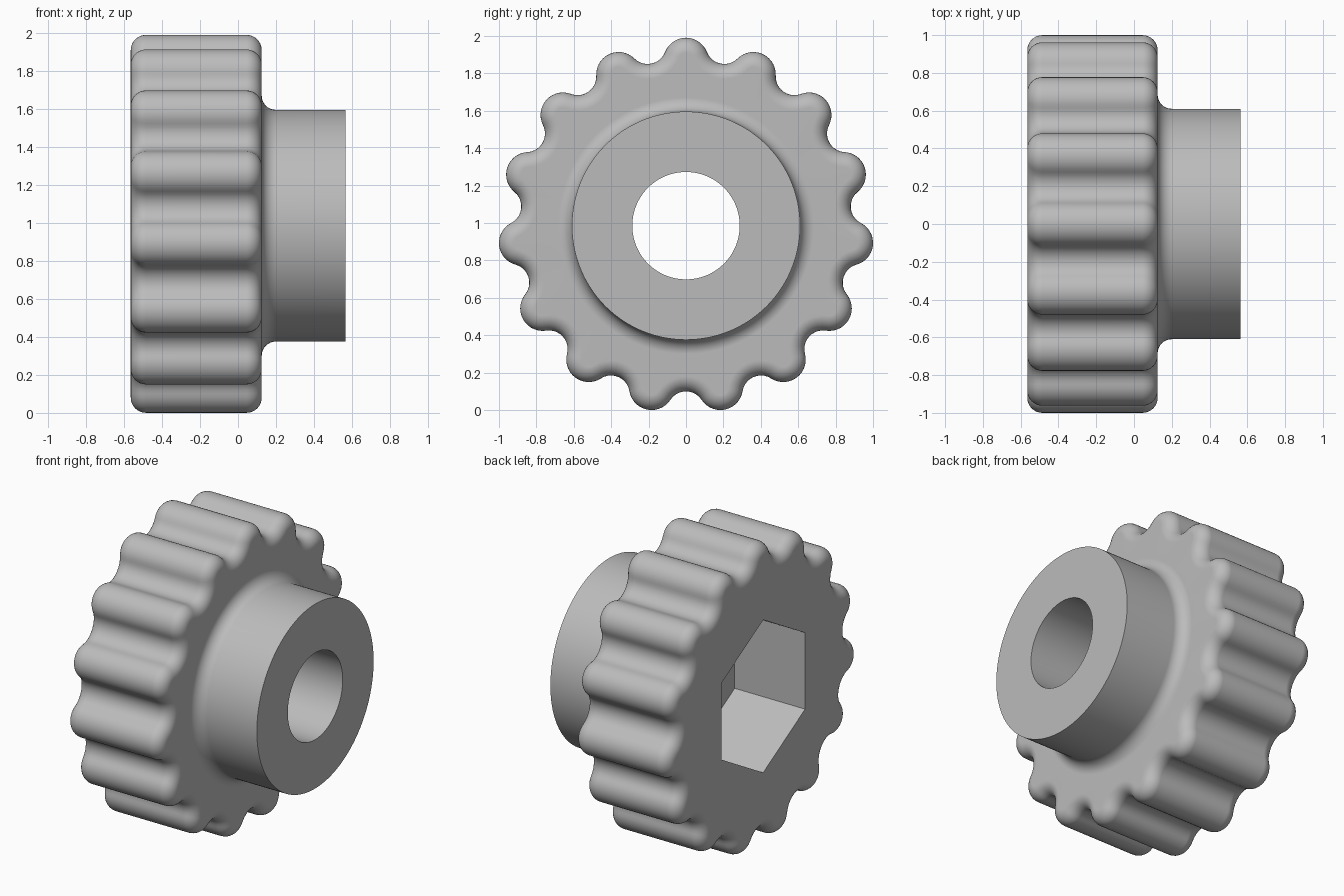
import bpy
import bmesh
from math import sin, cos, pi, radians, atan2, hypot

cube = bpy.data.objects.get("Cube")
if cube:
    bpy.data.objects.remove(cube, do_unlink=True)

# Main dimensions
TEETH = 15
PER_TOOTH = 24
COUNT = TEETH * PER_TOOTH
CENTRE_Z = 0.986
TOOTH_PITCH, TOOTH_R = 0.885, 0.12
VALLEY_PITCH, VALLEY_R = 0.986, 0.10
BACK, FACE, HUB_END, FLOOR = -0.565, 0.125, 0.565, -0.05
EDGE_R, HUB_FILLET = 0.08, 0.075
HUB_R, BORE_R, HEX_R = 0.61, 0.287, 0.505
STEPS = 8


def circle(r):
    return [(r * sin(2 * pi * i / COUNT), r * cos(2 * pi * i / COUNT)) for i in range(COUNT)]


def hexagon(r):
    corners = [(r * sin(k * pi / 3), r * cos(k * pi / 3)) for k in range(6)]
    side = COUNT // 6
    points = []
    for k in range(6):
        (ay, az), (by, bz) = corners[k], corners[(k + 1) % 6]
        points += [(ay + (by - ay) * j / side, az + (bz - az) * j / side) for j in range(side)]
    return points


def scallop(inset):
    """Tangent tooth and valley arcs, offset inward by inset."""
    half = pi / TEETH
    vy, vz = VALLEY_PITCH * sin(half), VALLEY_PITCH * cos(half)
    phi = atan2(vy, vz - TOOTH_PITCH)
    psi = phi - half
    tooth_r, valley_r = TOOTH_R - inset, VALLEY_R + inset
    local = []
    for j in range(-7, 8):
        a = phi * j / 7
        local.append((tooth_r * sin(a), TOOTH_PITCH + tooth_r * cos(a)))
    for j in range(1, 10):
        b = pi + half + psi * (1 - j / 5)
        local.append((vy + valley_r * sin(b), vz + valley_r * cos(b)))
    points = []
    for t in range(TEETH):
        c, s = cos(2 * half * t), sin(2 * half * t)
        points += [(y * c + z * s, z * c - y * s) for y, z in local]
    return points[7:] + points[:7]


# Cross-sections in order around the closed body
rings = [(BACK, hexagon(HEX_R))]
quarter = [pi / 2 * i / STEPS for i in range(STEPS + 1)]
for a in quarter:
    rings.append((BACK + EDGE_R * (1 - cos(a)), scallop(EDGE_R * (1 - sin(a)))))
for a in reversed(quarter):
    rings.append((FACE - EDGE_R * (1 - cos(a)), scallop(EDGE_R * (1 - sin(a)))))
for a in quarter:
    rings.append((FACE + HUB_FILLET * (1 - cos(a)), circle(HUB_R + HUB_FILLET * (1 - sin(a)))))
rings += [(HUB_END, circle(HUB_R)), (HUB_END, circle(BORE_R)),
          (FLOOR, circle(BORE_R)), (FLOOR, hexagon(HEX_R))]

# Skin the sections into one solid
bm = bmesh.new()
loops = [[bm.verts.new((x, y, z + CENTRE_Z)) for y, z in pts] for x, pts in rings]
for k, a in enumerate(loops):
    b = loops[(k + 1) % len(loops)]
    for i in range(COUNT):
        j = (i + 1) % COUNT
        bm.faces.new((a[i], a[j], b[j], b[i]))
bmesh.ops.recalc_face_normals(bm, faces=bm.faces)
mesh = bpy.data.meshes.new("scalloped_knob")
bm.to_mesh(mesh)
bm.free()
knob = bpy.data.objects.new("scalloped_knob", mesh)
bpy.context.collection.objects.link(knob)

# Material
grey = bpy.data.materials.new("plain_grey")
grey.use_nodes = True
colour = (0.5, 0.5, 0.5, 1)
grey.diffuse_color = colour
grey.node_tree.nodes["Principled BSDF"].inputs["Base Color"].default_value = colour
mesh.materials.append(grey)

# Smooth curves, crisp edges, flat end faces
bpy.ops.object.select_all(action="DESELECT")
knob.select_set(True)
bpy.context.view_layer.objects.active = knob
bpy.ops.object.shade_smooth_by_angle(angle=radians(30))
normals = knob.modifiers.new("weighted_normals", "WEIGHTED_NORMAL")
normals.keep_sharp = True
